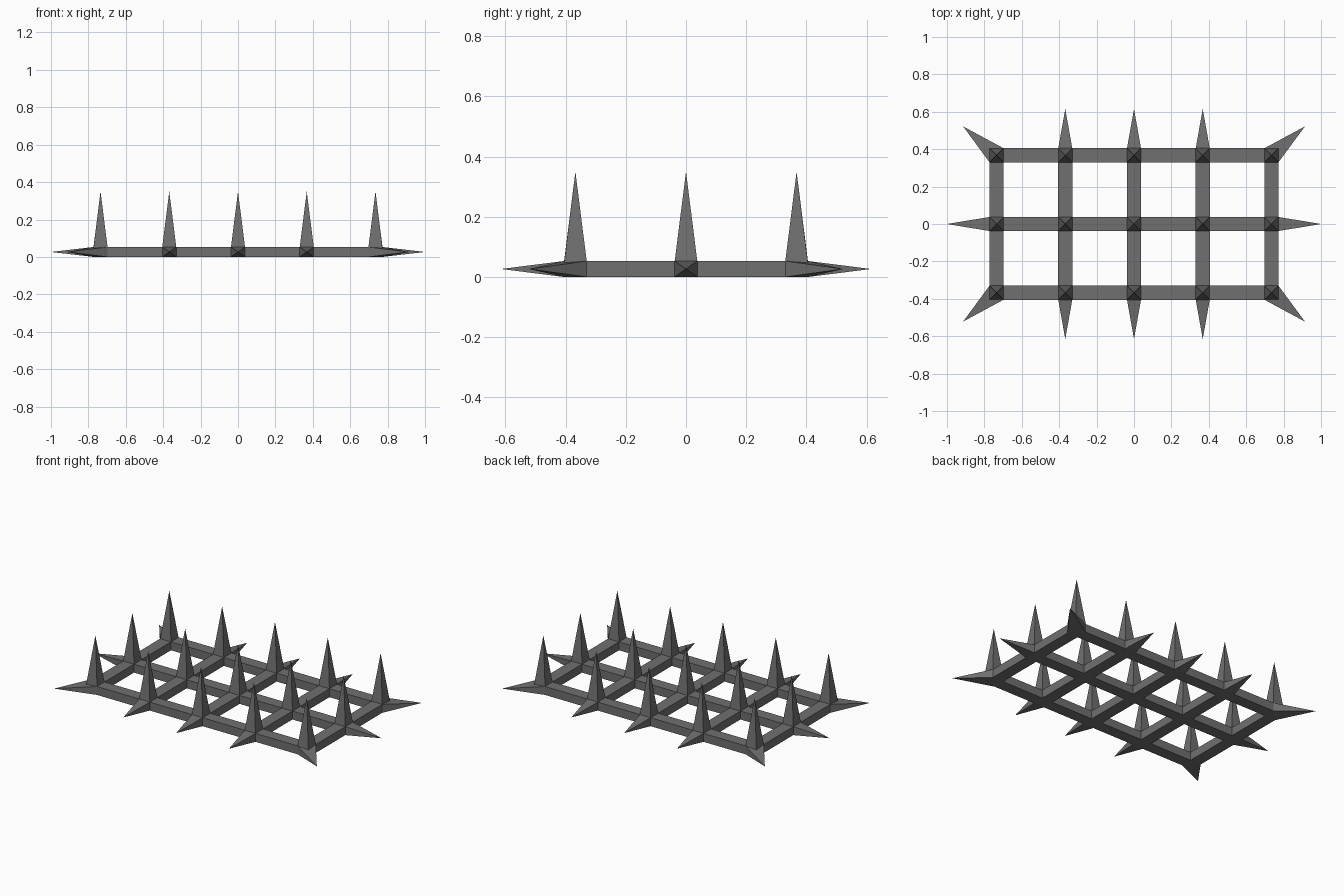
import bpy, bmesh
from mathutils import Vector

if "Cube" in bpy.data.objects:
    bpy.data.objects.remove(bpy.data.objects["Cube"])

HALF, TOP, MID = 0.0375, 0.053, 0.0265     # beam half width, beam height, mid height
STEP = 0.3675                              # spacing of the lattice crossings
XS = [i * STEP for i in range(-2, 3)]
YS = [i * STEP for i in range(-1, 2)]
DIP = 0.047                                # height of the sloped outer corner

metal = bpy.data.materials.new("dark grey metal")
metal.diffuse_color = (0.16, 0.16, 0.16, 1)
metal.use_nodes = True
metal.node_tree.nodes["Principled BSDF"].inputs["Base Color"].default_value = metal.diffuse_color


def make_object(name, faces):
    """Build a flat-shaded object from a list of polygons, welding shared points."""
    bm = bmesh.new()
    for pts in faces:
        bm.faces.new([bm.verts.new(p) for p in pts])
    bmesh.ops.remove_doubles(bm, verts=bm.verts, dist=1e-5)
    mesh = bpy.data.meshes.new(name)
    bm.to_mesh(mesh)
    bm.free()
    mesh.materials.append(metal)
    bpy.context.collection.objects.link(bpy.data.objects.new(name, mesh))


def spike(base, tip):
    """Open-based pyramid; base runs counter-clockwise seen from the tip."""
    return [(base[i], base[(i + 1) % len(base)], tip) for i in range(len(base))]


def wall(a, b):
    """Upright strip from a to b, outside on the right of the direction a to b."""
    return [(*a, 0), (*b, 0), (*b, TOP), (*a, TOP)]


# Cell boundaries: odd-numbered gaps are openings, even ones are beams
bx = [x + s for x in XS for s in (-HALF, HALF)]
by = [y + s for y in YS for s in (-HALF, HALF)]
nx, ny = len(bx) - 1, len(by) - 1
frame, uprights, sides, corners = [], [], [], []

for i in range(nx):
    for j in range(ny):
        if i % 2 and j % 2:
            continue                        # opening in the lattice
        node = i % 2 == 0 and j % 2 == 0
        quad = [(bx[i], by[j]), (bx[i + 1], by[j]),
                (bx[i + 1], by[j + 1]), (bx[i], by[j + 1])]
        cx, cy = (bx[i] + bx[i + 1]) / 2, (by[j] + by[j + 1]) / 2
        is_corner = i in (0, nx - 1) and j in (0, ny - 1)
        outer = max(quad, key=lambda p: abs(p[0]) + abs(p[1])) if is_corner else None

        # underside, cut diagonally at the four corners
        frame.append([(*p, 0) for p in reversed(quad) if p != outer])

        # top: upright spike on crossings, flat on beams
        ring = [(*p, DIP if p == outer else TOP) for p in quad]
        if node:
            uprights += spike(ring, (cx, cy, 0.35))
        else:
            frame.append(ring)

        if is_corner:                       # diagonal spike on the corner
            k = quad.index(outer)
            strip = wall(quad[k - 1], quad[(k + 1) % 4])
            sx, sy = (1 if cx > 0 else -1), (1 if cy > 0 else -1)
            corners += spike(strip, (0.914 * sx, 0.522 * sy, MID))
            continue

        # sides: walls beside openings, pointed spikes on outer crossings
        for k, (di, dj) in enumerate([(0, -1), (1, 0), (0, 1), (-1, 0)]):
            a, b = quad[k], quad[(k + 1) % 4]
            ni, nj = i + di, j + dj
            outside = not (0 <= ni < nx and 0 <= nj < ny)
            if outside and node:
                tip = Vector((di * 1.0 if di else cx, dj * 0.615 if dj else cy, MID))
                sides += spike(wall(a, b), tip)
            elif outside or (ni % 2 and nj % 2):
                frame.append(wall(a, b))

make_object("lattice_frame", frame)
make_object("upright_spikes", uprights)
make_object("side_spikes", sides)
make_object("corner_spikes", corners)
